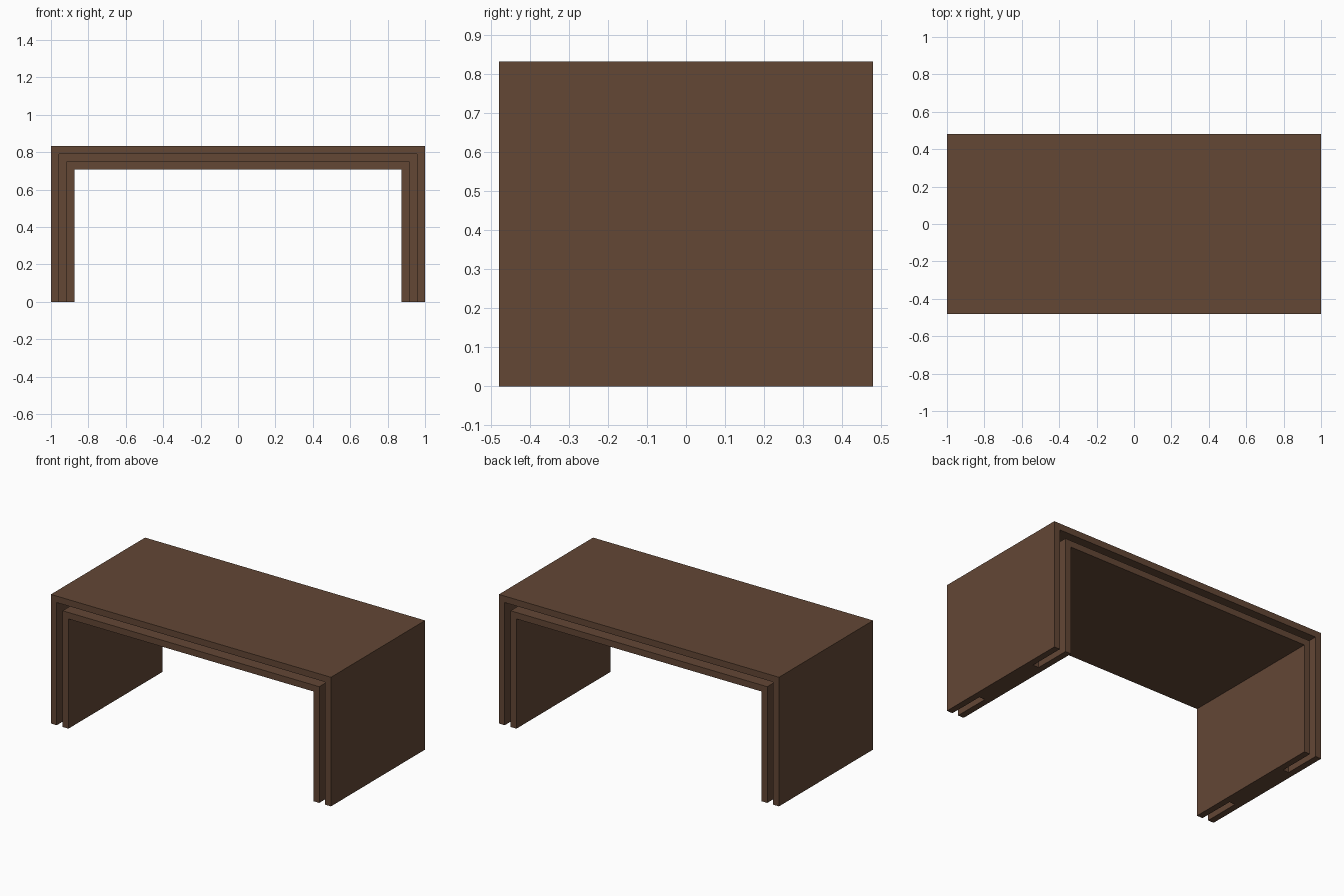
import bpy, bmesh

if "Cube" in bpy.data.objects:
    bpy.data.objects.remove(bpy.data.objects["Cube"])

wood = bpy.data.materials.new("dark_brown_wood")
wood.diffuse_color = (0.125, 0.063, 0.036, 1)
wood.use_nodes = True
wood.node_tree.nodes["Principled BSDF"].inputs["Base Color"].default_value = wood.diffuse_color

T = 1 / 24       # thickness of every layer
W, H = 1.0, 20 / 24


def arch(name, layer, half_depth):
    """Upside-down U of one layer, counted inward from the outer shell."""
    xo, zo = W - layer * T, H - layer * T
    xi, zi = xo - T, zo - T
    profile = [(-xo, 0), (-xi, 0), (-xi, zi), (xi, zi),
               (xi, 0), (xo, 0), (xo, zo), (-xo, zo)]
    bm = bmesh.new()
    face = bm.faces.new([bm.verts.new((x, -half_depth, z)) for x, z in profile])
    new = bmesh.ops.extrude_face_region(bm, geom=[face])["geom"]
    bmesh.ops.translate(bm, vec=(0, 2 * half_depth, 0),
                        verts=[v for v in new if isinstance(v, bmesh.types.BMVert)])
    bmesh.ops.recalc_face_normals(bm, faces=bm.faces)
    mesh = bpy.data.meshes.new(name)
    bm.to_mesh(mesh)
    bm.free()
    mesh.materials.append(wood)
    obj = bpy.data.objects.new(name, mesh)
    bpy.context.collection.objects.link(obj)
    return obj


# outer and inner shells, joined by a recessed spacer
arch("outer_shell", 0, 0.48)
arch("recessed_spacer", 1, 0.24)
arch("inner_shell", 2, 0.48)
